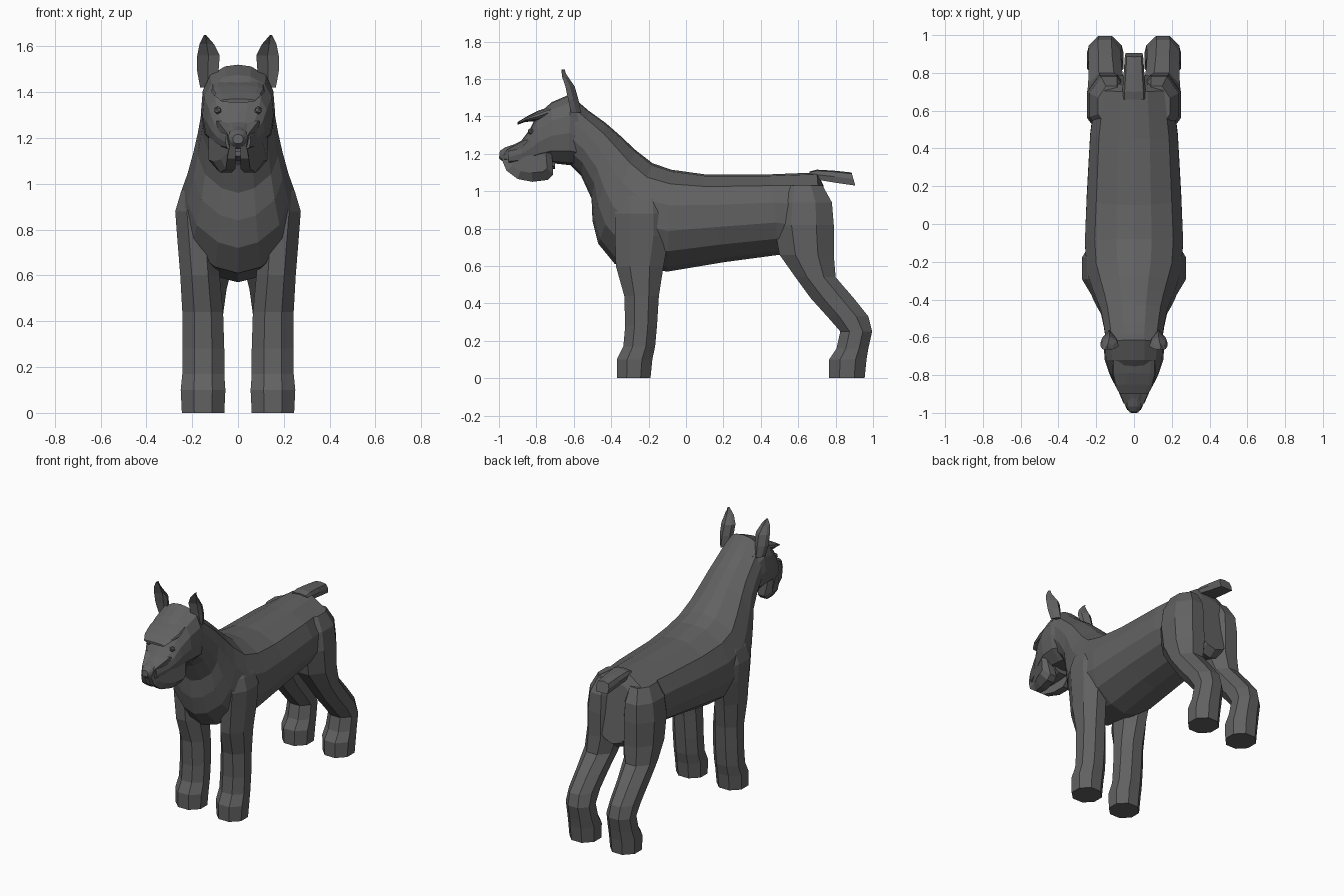
import bpy, bmesh, math
from mathutils import Vector

grey = bpy.data.materials.new("dark grey coat")
grey.diffuse_color = (0.12, 0.12, 0.12, 1)


def finish(name, bm, mirror=False):
    bmesh.ops.recalc_face_normals(bm, faces=bm.faces)
    me = bpy.data.meshes.new(name)
    bm.to_mesh(me)
    bm.free()
    me.materials.append(grey)
    ob = bpy.data.objects.new(name, me)
    bpy.context.collection.objects.link(ob)
    if mirror:
        ob.modifiers.new("mirror", 'MIRROR')
    return ob


def loft(name, rings, mirror=False):
    """Skin a list of equal-length point rings and cap both ends."""
    bm = bmesh.new()
    vs = [[bm.verts.new(p) for p in r] for r in rings]
    n = len(vs[0])
    for a, b in zip(vs, vs[1:]):
        for i in range(n):
            j = (i + 1) % n
            bm.faces.new((a[i], a[j], b[j], b[i]))
    bm.faces.new(vs[0])
    bm.faces.new(vs[-1])
    return finish(name, bm, mirror)


# cross-section: (height fraction, width fraction) from underside to top
TORSO = [(0.0, 0.0), (0.05, 0.4), (0.2, 0.82), (0.4, 1), (0.65, 1),
         (0.86, 0.8), (0.98, 0.36), (1, 0)]
HEAD = [(0.0, 0.0), (0.03, 0.5), (0.2, 0.9), (0.45, 1), (0.7, 0.95),
        (0.88, 0.75), (0.98, 0.35), (1, 0)]


def section(spec, profile):
    by, bz, ty, tz, w = spec
    half = [Vector((w * f, by + (ty - by) * t, bz + (tz - bz) * t)) for t, f in profile]
    return half + [Vector((-p.x, p.y, p.z)) for p in half[-2:0:-1]]


# torso and neck: bottom y, z, top y, z, half width
torso = [(.79, .64, .735, 1.03, .15), (.74, .60, .70, 1.10, .20),
         (.50, .66, .45, 1.09, .232), (.20, .62, .10, 1.09, .25),
         (-.10, .57, -.08, 1.115, .26), (-.38, .61, -.18, 1.15, .25),
         (-.47, .72, -.27, 1.22, .22), (-.50, .84, -.35, 1.295, .195),
         (-.505, .96, -.43, 1.365, .175), (-.56, 1.08, -.52, 1.43, .16),
         (-.62, 1.14, -.59, 1.49, .15)]
loft("torso_and_neck", [section(s, TORSO) for s in torso])

# skull and muzzle
head = [(-.56, 1.14, -.56, 1.46, .145), (-.63, 1.14, -.615, 1.52, .162),
        (-.72, 1.15, -.72, 1.475, .155), (-.78, 1.15, -.80, 1.40, .132),
        (-.82, 1.15, -.835, 1.33, .115), (-.88, 1.14, -.88, 1.27, .085),
        (-.95, 1.14, -.95, 1.235, .055)]
loft("head", [section(s, HEAD) for s in head])

# nose
nose = [(-.92, 1.15, -.92, 1.25, .05), (-.975, 1.155, -.965, 1.235, .042),
        (-1.0, 1.175, -.995, 1.215, .022)]
loft("nose", [section(s, HEAD) for s in nose])


# beard flaps follow the taper of the muzzle
def flap_x(y):
    return 0.03 + 0.095 * min(1, (y + 1.0) / 0.22)


outline = [(-.72, 1.25), (-.71, 1.09), (-.74, 1.06), (-.82, 1.05), (-.90, 1.065),
           (-.96, 1.11), (-.985, 1.17), (-.96, 1.22), (-.86, 1.275)]
outer = [(flap_x(y) * (0.72 if z < 1.1 else 1), y, z) for y, z in outline]
mid = [(flap_x(y) * 1.03, -.84 + (y + .84) * .75, 1.17 + (z - 1.17) * .6) for y, z in outline]
inner = [(max(.012, x - .05), y, z) for x, y, z in outer]
loft("beard_flap", [inner, outer, mid], True)

# lower jaw between the flaps
jaw = [(-.70, 1.12, -.70, 1.2, .06), (-.84, 1.10, -.84, 1.2, .045),
       (-.92, 1.12, -.92, 1.18, .025)]
loft("lower_jaw", [section(s, HEAD) for s in jaw])

# bushy brow ridge
brow = [(-.72, 1.40, -.72, 1.455, .115), (-.79, 1.375, -.79, 1.43, .115),
        (-.86, 1.37, -.85, 1.40, .10), (-.90, 1.355, -.90, 1.37, .075)]
loft("brow", [section(s, HEAD) for s in brow])

# eyes
bm = bmesh.new()
bmesh.ops.create_icosphere(bm, subdivisions=1, radius=.018)
bmesh.ops.translate(bm, verts=bm.verts, vec=(.088, -.83, 1.32))
finish("eye", bm, True)

# ears: inner x, outer x, front y, back y, z
ear = [(.10, .165, -.615, -.56, 1.42), (.085, .178, -.63, -.575, 1.49),
       (.08, .178, -.645, -.595, 1.56), (.105, .168, -.662, -.63, 1.61),
       (.14, .148, -.667, -.655, 1.65)]
loft("ear", [[(a, f, z), ((a + b) / 2, f + .02, z), (b, f, z),
              (b - .01, (f + k) / 2, z), ((a + b) / 2, k, z),
              (a + .01, (f + k) / 2, z)] for a, b, f, k, z in ear], True)

# docked tail
tail = [(.66, 1.06, .66, 1.105, .062), (.71, 1.06, .70, 1.115, .062),
        (.80, 1.045, .79, 1.11, .055), (.905, 1.03, .885, 1.10, .048)]
BOX = [(0, 0), (0, .9), (.5, 1), (.9, .8), (1, 0)]
loft("tail", [section(s, BOX) for s in tail])


def leg(name, rows):
    """Eight-sided leg; each row is z, front y, back y, inner x, outer x."""
    rings = []
    for z, f, b, i, o in rows:
        cx, cy, rx, ry = (i + o) / 2, (f + b) / 2, (o - i) / 2, (b - f) / 2
        ring = []
        for k in range(8):
            a = math.radians(22.5 + 45 * k)
            ring.append((cx + rx * math.cos(a) / math.cos(math.pi / 8),
                         cy + ry * math.sin(a) / math.cos(math.pi / 8), z))
        rings.append(ring)
    loft(name, rings, True)


leg("front_leg", [(0, -.37, -.19, .06, .245), (.10, -.37, -.18, .055, .25),
                  (.17, -.335, -.165, .06, .243), (.28, -.325, -.155, .06, .243),
                  (.44, -.33, -.145, .065, .243), (.60, -.375, -.12, .08, .252),
                  (.76, -.38, -.09, .09, .265), (.88, -.38, -.09, .10, .274),
                  (.96, -.37, -.10, .10, .25), (1.05, -.33, -.13, .08, .20)])

leg("hind_leg", [(0, .765, .955, .06, .245), (.10, .765, .965, .055, .25),
                 (.16, .805, .975, .06, .243), (.25, .825, .995, .065, .24),
                 (.33, .755, .975, .07, .24), (.43, .665, .895, .065, .24),
                 (.54, .585, .80, .05, .243), (.66, .50, .79, .02, .247),
                 (.82, .47, .79, .02, .25), (.94, .48, .78, .03, .235),
                 (1.03, .52, .73, .05, .19)])
